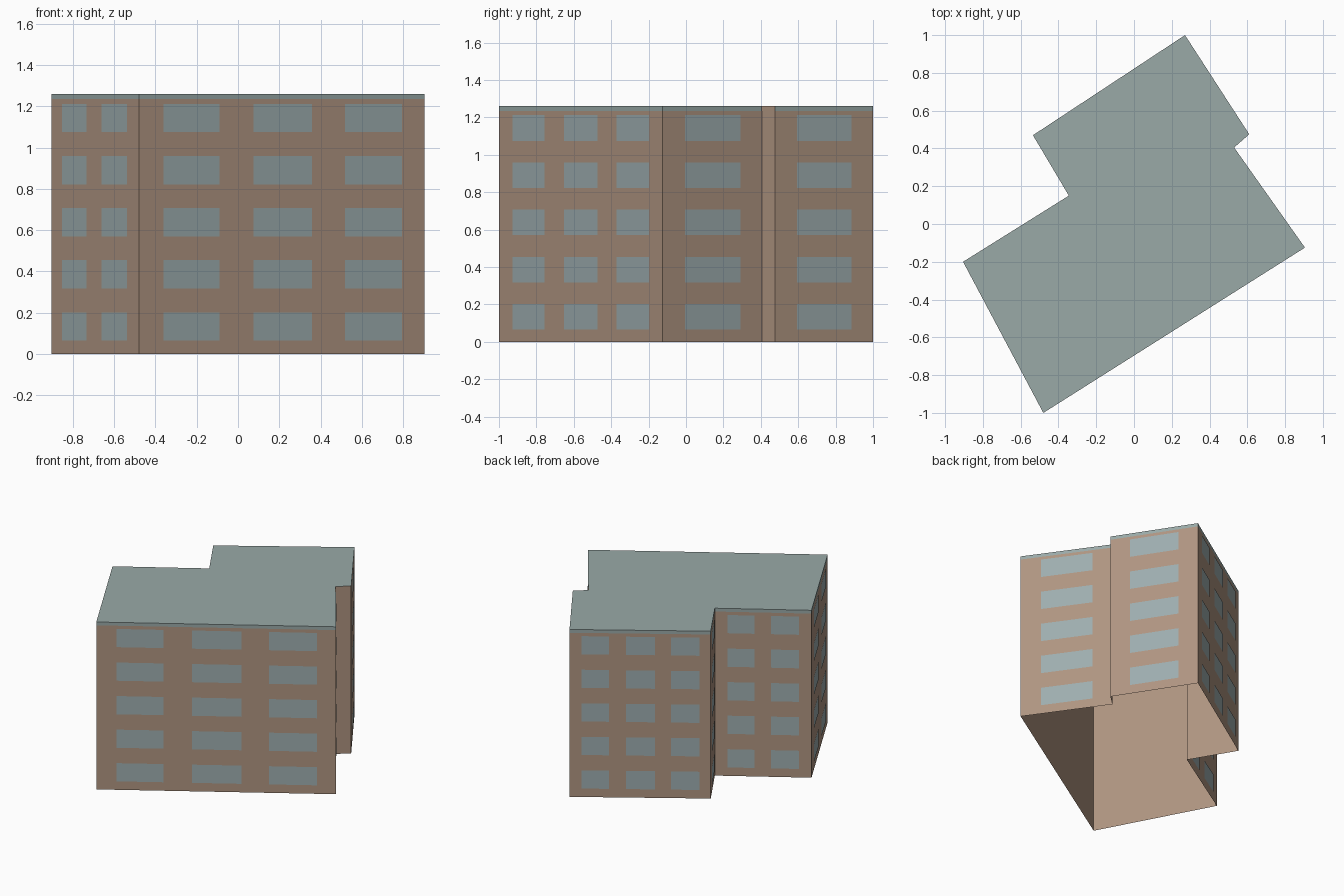
import bpy
from mathutils import Vector

cube = bpy.data.objects.get("Cube")
if cube:
    bpy.data.objects.remove(cube, do_unlink=True)


def material(name, color):
    mat = bpy.data.materials.new(name)
    mat.use_nodes = True
    mat.diffuse_color = color
    bsdf = next(n for n in mat.node_tree.nodes if n.type == 'BSDF_PRINCIPLED')
    bsdf.inputs["Base Color"].default_value = color
    return mat


brown = material("brown wall", (0.43, 0.30, 0.22, 1))
glass = material("grey blue glass", (0.34, 0.42, 0.43, 1))
slate = material("grey green roof", (0.32, 0.40, 0.39, 1))


def build(name, quads, mat):
    verts = [p for q in quads for p in q]
    faces, start = [], 0
    for q in quads:
        faces.append(range(start, start + len(q)))
        start += len(q)
    mesh = bpy.data.meshes.new(name)
    mesh.from_pydata(verts, [], [tuple(f) for f in faces])
    mesh.materials.append(mat)
    obj = bpy.data.objects.new(name, mesh)
    bpy.context.collection.objects.link(obj)
    return obj


def upright(a, b, low, high):
    return [(a.x, a.y, low), (b.x, b.y, low), (b.x, b.y, high), (a.x, a.y, high)]


TOP, BAND = 1.26, 1.235
STOREY, SILL, WINDOW_HEIGHT, PROUD = 0.2525, 0.065, 0.137, 0.003

# Footprint, counter-clockwise; each corner starts a wall with window spans
single = [(0.225, 0.78)]
pair = [(0.13, 0.41), (0.58, 0.87)]
triple = [(0.085, 0.28), (0.4, 0.605), (0.72, 0.92)]
plan = [
    ((-0.48, -1.0), triple),
    ((0.905, -0.125), single),
    ((0.53, 0.405), []),
    ((0.61, 0.475), single),
    ((0.27, 1.0), triple),
    ((-0.535, 0.47), single),
    ((-0.345, 0.15), pair),
    ((-0.905, -0.2), pair),
]

walls, trim, windows = [], [], []
for i, (corner, spans) in enumerate(plan):
    a, b = Vector(corner), Vector(plan[(i + 1) % len(plan)][0])
    along = b - a
    out = Vector((along.y, -along.x)).normalized() * PROUD
    # The short return wall has no roof band
    wall_top = BAND if spans else TOP
    walls.append(upright(a, b, 0, wall_top))
    if spans:
        trim.append(upright(a, b, BAND, TOP))
    for s, e in spans:
        for floor in range(5):
            z = SILL + floor * STOREY
            windows.append(upright(a + along * s + out, a + along * e + out,
                                   z, z + WINDOW_HEIGHT))

build("outer_walls", walls, brown)
build("roof_band", trim, slate)
build("window_panes", windows, glass)
build("flat_roof", [[(x, y, TOP) for (x, y), _ in plan]], slate)
